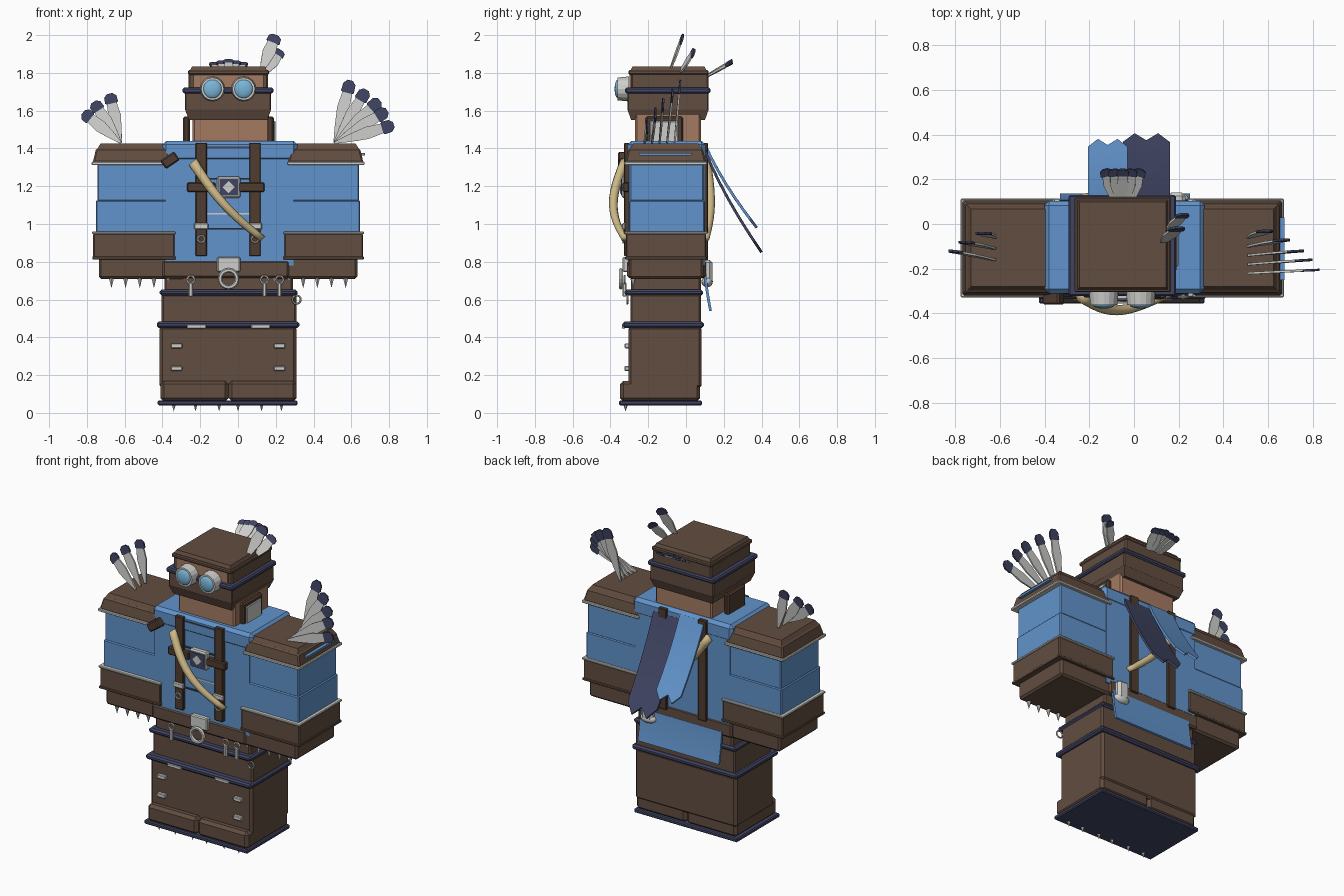
import bpy, bmesh, math
from mathutils import Vector, Matrix

if "Cube" in bpy.data.objects:
    bpy.data.objects.remove(bpy.data.objects["Cube"])


def material(name, *rgb):
    m = bpy.data.materials.new(name)
    lin = [((c / 255 + 0.055) / 1.055) ** 2.4 for c in rgb]
    m.diffuse_color = (*lin, 1)
    m.use_nodes = True
    m.node_tree.nodes["Principled BSDF"].inputs["Base Color"].default_value = m.diffuse_color
    return m


BROWN = material("brown leather", 98, 77, 64)
STRAP = material("dark strap", 80, 60, 48)
BLUE = material("blue cloth", 98, 148, 204)
NAVY = material("navy trim", 64, 68, 98)
SKIN = material("skin", 164, 122, 97)
GREY = material("pale grey", 206, 207, 203)
TAN = material("tan ivory", 205, 184, 135)
LENS = material("lens blue", 122, 182, 218)


def finish(bm, name, *mats, smooth=False):
    me = bpy.data.meshes.new(name)
    bmesh.ops.recalc_face_normals(bm, faces=bm.faces)
    if smooth:
        for f in bm.faces:
            f.smooth = True
    bm.to_mesh(me)
    bm.free()
    ob = bpy.data.objects.new(name, me)
    bpy.context.collection.objects.link(ob)
    for m in mats:
        me.materials.append(m)
    return ob


def box(name, mat, x, y, z, bevel=0.0, tilt=0.0, top=0.0, bottom=0.0):
    """Box from ranges; top / bottom pull that rim inward."""
    bm = bmesh.new()
    bmesh.ops.create_cube(bm, size=1)
    size = Vector((x[1] - x[0], y[1] - y[0], z[1] - z[0]))
    for v in bm.verts:
        inset = top if v.co.z > 0 else bottom
        sx, sy = math.copysign(inset, v.co.x), math.copysign(inset, v.co.y)
        v.co = Vector((v.co.x * size.x - sx, v.co.y * size.y - sy, v.co.z * size.z))
    if bevel:
        bmesh.ops.bevel(bm, geom=bm.edges[:], offset=bevel, segments=1, affect='EDGES')
    centre = Vector((sum(x), sum(y), sum(z))) / 2
    bm.transform(Matrix.Translation(centre) @ Matrix.Rotation(tilt, 4, 'Y'))
    return finish(bm, name, mat)


def cone(name, mat, centre, r1, r2, depth, axis='Z', sides=16):
    bm = bmesh.new()
    bmesh.ops.create_cone(bm, cap_ends=True, segments=sides, radius1=r1, radius2=r2, depth=depth)
    rot = Matrix.Rotation(math.pi / 2, 4, 'X') if axis == 'Y' else Matrix()
    bm.transform(Matrix.Translation(centre) @ rot)
    return finish(bm, name, mat)


def ball(name, mat, centre, scale):
    bm = bmesh.new()
    bmesh.ops.create_uvsphere(bm, u_segments=16, v_segments=10, radius=1)
    bm.transform(Matrix.Translation(centre) @ Matrix.Diagonal((*scale, 1)))
    return finish(bm, name, mat, smooth=True)


def ring(name, mat, centre, radius, thick):
    bpy.ops.mesh.primitive_torus_add(location=centre, rotation=(math.pi / 2, 0, 0), major_radius=radius,
                                     minor_radius=thick, major_segments=16, minor_segments=6)
    ob = bpy.context.object
    ob.name = name
    ob.data.materials.append(mat)


def feather(name, base, tip, normal, width=0.03, thick=0.01):
    base, tip, n = Vector(base), Vector(tip), Vector(normal)
    side = (tip - base).cross(n).normalized()
    out = side.cross(tip - base).normalized() * thick / 2
    prof = [(0, .15), (.25, .6), (.55, 1), (.8, .8), (.82, 1.05), (.94, 1), (1, .45)]
    bm = bmesh.new()
    rows = []
    for t, w in prof:
        c = base.lerp(tip, t)
        rows.append([bm.verts.new(c + side * width * w * s + out * o)
                     for s, o in ((-1, -1), (1, -1), (1, 1), (-1, 1))])
    for i, (a, b) in enumerate(zip(rows, rows[1:])):
        for k in range(4):
            f = bm.faces.new((a[k], a[k - 1], b[k - 1], b[k]))
            f.material_index = int(i >= 3)
    bm.faces.new(rows[0])
    bm.faces.new(rows[-1]).material_index = 1
    return finish(bm, name, GREY, NAVY)


def cloth(name, mat, x, start, mid, end, ends=(.9, 1, .92, 1, .9)):
    """Hanging strip on a curved (y, z) path with a notched end."""
    p, q, r = Vector(start), Vector(mid), Vector(end)
    bm = bmesh.new()
    cols = []
    for i, e in enumerate(ends):
        xx = x[0] + (x[1] - x[0]) * i / (len(ends) - 1)
        col = []
        for j in range(7):
            t = e * j / 6
            c = p * (1 - t) ** 2 + q * 2 * t * (1 - t) + r * t * t
            col.append(bm.verts.new((xx, c.x, c.y)))
        cols.append(col)
    for a, b in zip(cols, cols[1:]):
        for j in range(6):
            bm.faces.new((a[j], b[j], b[j + 1], a[j + 1]))
    ob = finish(bm, name, mat)
    s = ob.modifiers.new("thickness", 'SOLIDIFY')
    s.thickness, s.offset = 0.014, 0
    return ob


def tusk(name, y0, bulge):
    bm = bmesh.new()
    rings = []
    n = 12
    for i in range(n + 1):
        t = i / n
        h = math.sin(math.pi * t)
        c = Vector((-0.24 + 0.37 * t - 0.02 * h, y0 + bulge * h, 1.33 - 0.41 * t - 0.02 * h))
        r = 0.027 - 0.008 * t
        rings.append([bm.verts.new(c + Vector((.74 * math.cos(a), math.sin(a), .67 * math.cos(a))) * r)
                      for a in [k * math.pi / 4 for k in range(8)]])
    for a, b in zip(rings, rings[1:]):
        for k in range(8):
            bm.faces.new((a[k - 1], a[k], b[k], b[k - 1]))
    bm.faces.new(rings[0])
    bm.faces.new(rings[-1])
    return finish(bm, name, TAN, smooth=True)


# boots and legs
box("sole", NAVY, (-.425, .315), (-.355, .085), (.04, .065), .006)
for i, x in enumerate(((-.41, -.051), (-.049, .31))):
    box(f"toe_{i}", BROWN, x, (-.35, .075), (.06, .17), .018)
box("leg_lower", BROWN, (-.415, .31), (-.305, .083), (.13, .46), .015)
box("knee_band", NAVY, (-.43, .325), (-.335, .095), (.45, .483), .01)
box("leg_upper", BROWN, (-.405, .31), (-.295, .08), (.47, .63), .01)
box("thigh_band", NAVY, (-.415, .315), (-.325, .09), (.622, .652), .01)
box("hips", BROWN, (-.39, .29), (-.29, .08), (.64, .74), .01)
for i, x in enumerate((-.34, -.225, -.10, 0, .125, .23)):
    cone(f"sole_spike_{i}", GREY, (x, -.32, .026), 0, .012, .036, sides=6)
for x in (-.325, .22):
    for z in (.235, .355):
        box("shin_stud", GREY, (x - .03, x + .03), (-.325, -.3), (z - .013, z + .013), .004)
for x in (-.22, .12):
    box("knee_plate", GREY, (x - .05, x + .05), (-.34, -.32), (.447, .468), .003)

# torso and belt
box("torso", BLUE, (-.385, .295), (-.305, .1), (.78, 1.36))
box("collar", BLUE, (-.40, .315), (-.31, .103), (1.33, 1.44), .02)
box("belt", BROWN, (-.40, .27), (-.312, .105), (.715, .805), .01)
for x, z in ((-.05, 1.405), (-.05, 1.24), (-.05, .975)):
    box("chest_seam", NAVY, (x - .12, x + .12), (-.314, -.3), (z - .004, z + .004))
box("chest_trim", GREY, (-.22, .11), (-.309, -.3), (1.05, 1.058))
for i, x in enumerate((-.195, .09)):
    box(f"strap_front_{i}", STRAP, (x - .03, x + .03), (-.328, -.3), (.83, 1.43), .004)
    box(f"strap_back_{i}", STRAP, (x - .03, x + .03), (.09, .116), (.78, 1.43), .004)
    box("strap_buckle", GREY, (x - .038, x + .038), (-.338, -.32), (.972, 1.005), .005)
    ring("strap_ring", GREY, (x, -.333, .92), .018, .005)
for x in ((-.27, -.12), (0, .14)):
    box("cross_strap", STRAP, x, (-.335, -.3), (1.17, 1.22), .006)
box("chest_frame", GREY, (-.112, .012), (-.34, -.3), (1.138, 1.252), .008)
box("chest_panel", NAVY, (-.099, -.001), (-.345, -.33), (1.151, 1.239))
box("chest_diamond", GREY, (-.073, -.027), (-.349, -.34), (1.172, 1.218), tilt=math.pi / 4)
tusk("tusk_front", -.325, -.06)
tusk("tusk_back", .105, .025)
box("shoulder_toggle", STRAP, (-.405, -.315), (-.36, -.30), (1.31, 1.365), .008, tilt=-.6)

# belt fittings
box("belt_buckle", GREY, (-.11, .012), (-.335, -.3), (.745, .825), .006)
ring("belt_ring", GREY, (-.05, -.345, .71), .045, .012)
for x in (-.25, .14, .22):
    ring("hanger_ring", GREY, (x, -.325, .705), .02, .006)
    box("hanger_pin", GREY, (x - .011, x + .011), (-.335, -.315), (.615, .69), .005)
ring("thigh_ring", GREY, (.31, -.31, .6), .022, .005)
box("belt_pouch", GREY, (.15, .23), (.09, .14), (.685, .81), .015)
ball("pouch_base", GREY, (.19, .112, .695), (.055, .03, .03))

# arms
for side, inner, outer in (("left", -.37, -.755), ("right", .28, .65)):
    s = -1 if side == "left" else 1

    def span(a, b):
        return tuple(sorted((inner - s * a, outer + s * b)))
    box(side + "_sleeve_upper", BLUE, span(0, -.01), (-.298, .094), (1.12, 1.34), .006)
    box(side + "_sleeve_lower", BLUE, span(0, -.003), (-.303, .098), (.93, 1.125), .006)
    box(side + "_shoulder_cap", BROWN, span(.015, .014), (-.322, .106), (1.325, 1.40), .008, top=.018)
    box(side + "_shoulder_lid", BROWN, span(.0, -.005), (-.302, .088), (1.39, 1.425), top=.022)
    box(side + "_shoulder_trim", GREY, span(.018, .02), (-.328, .112), (1.312, 1.33), .004)
    box(side + "_cuff", BROWN, span(.035, .012), (-.318, .106), (.82, .95), .006)
    box(side + "_cuff_trim", GREY, span(.04, .018), (-.326, .114), (.946, .96), .004)
    box(side + "_cuff_hem", BROWN, span(.04, .016), (-.322, .11), (.812, .828), .003)
    box(side + "_hand", BROWN, span(.09, -.018), (-.302, .092), (.71, .83), .012)
    for k in range(5 if s < 0 else 6):
        x = -.67 + .075 * k if s < 0 else .57 - .075 * k
        cone(side + "_hand_spike", GREY, (x, -.28, .69), 0, .017, .06, sides=6)
box("cap_stripe", BLUE, (.645, .672), (-.25, .03), (1.363, 1.376))

# neck and head
box("neck", SKIN, (-.24, .165), (-.27, .08), (1.40, 1.62), .01)
box("left_neck_guard", STRAP, (-.29, -.255), (-.20, -.02), (1.42, 1.57), .01)
box("right_neck_guard", STRAP, (.15, .19), (-.215, -.015), (1.42, 1.57), .01)
box("neck_plate", GREY, (.18, .198), (-.19, -.04), (1.43, 1.545), .004)
box("mask_jaw", BROWN, (-.28, .175), (-.31, .12), (1.55, 1.605), bottom=.02)
box("mask", BROWN, (-.28, .175), (-.31, .12), (1.60, 1.72), .006)
box("hood", BROWN, (-.262, .16), (-.29, .118), (1.70, 1.80), .008)
box("brow_skin", SKIN, (-.235, .135), (-.298, -.28), (1.72, 1.805))
box("hood_rim", BROWN, (-.265, .165), (-.305, .12), (1.79, 1.815), .006)
box("hood_top", BROWN, (-.255, .155), (-.295, .11), (1.81, 1.835), top=.012)
box("goggle_strap", NAVY, (-.293, .188), (-.322, .13), (1.692, 1.722), .008)
for i, x in enumerate((-.135, .03)):
    cone(f"goggle_rim_{i}", GREY, (x, -.333, 1.715), .066, .060, .06, 'Y')
    ball(f"goggle_lens_{i}", LENS, (x, -.36, 1.715), (.05, .018, .05))

# feathers
for i, (x, y, z) in enumerate(((-.82, -.12, 1.59), (-.765, -.08, 1.645), (-.68, -.04, 1.69))):
    feather(f"left_feather_{i}", (-.62, -.16 + .05 * i, 1.43), (x, y, z), (0, 1, 0), .033)
for i, (x, y, z) in enumerate(((.595, -.03, 1.76), (.68, -.07, 1.71), (.75, -.12, 1.655),
                               (.79, -.16, 1.60), (.825, -.205, 1.525))):
    feather(f"right_feather_{i}", (.51, -.06 - .04 * i, 1.43), (x, y, z), (0, 1, 0), .033)
for i in range(5):
    k = i - 2
    feather(f"crest_feather_{i}", (-.05 + .018 * k, .09, 1.775 - .003 * abs(k)),
            (-.05 + .04 * k, .245, 1.87 - .008 * abs(k)), (0, 0, 1), .026)
feather("side_feather_tall", (.12, -.09, 1.80), (.2, -.015, 2.0), (0, 1, 0), .035)
feather("side_feather_short", (.14, -.04, 1.79), (.225, .045, 1.92), (0, 1, 0), .032)

# hanging cloths at the back
cloth("navy_streamer", NAVY, (-.05, .16), (.10, 1.39), (.20, 1.14), (.40, .85))
cloth("blue_streamer", BLUE, (-.205, -.03), (.10, 1.42), (.20, 1.2), (.375, .98))
cloth("tail_flap", BLUE, (-.33, .25), (.10, .74), (.11, .64), (.13, .54), ends=(1, 1, 1))
